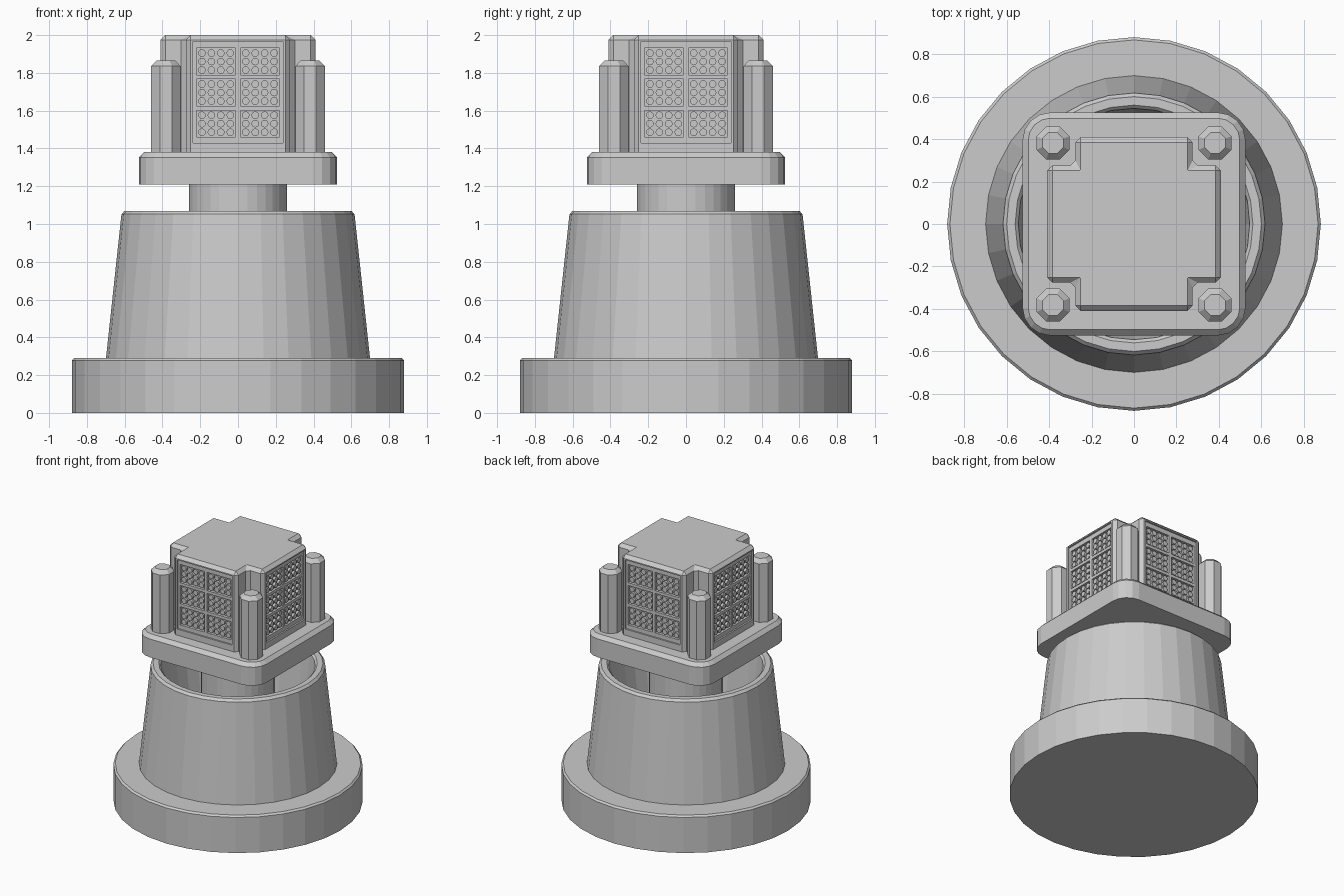
import bpy, bmesh, math
from mathutils import Matrix, Vector

if "Cube" in bpy.data.objects:
    bpy.data.objects.remove(bpy.data.objects["Cube"])


def finish(name, bm):
    bmesh.ops.recalc_face_normals(bm, faces=bm.faces)
    me = bpy.data.meshes.new(name)
    bm.to_mesh(me)
    bm.free()
    ob = bpy.data.objects.new(name, me)
    bpy.context.collection.objects.link(ob)
    return ob


def lathe(bm, profile, n, phase=0.0, x=0.0, y=0.0):
    """Closed solid of revolution with flat caps at both profile ends."""
    rings = []
    for r, z in profile:
        rings.append([bm.verts.new((x + r * math.cos(phase + math.tau * i / n),
                                    y + r * math.sin(phase + math.tau * i / n), z))
                      for i in range(n)])
    for a, b in zip(rings, rings[1:]):
        for i in range(n):
            j = (i + 1) % n
            bm.faces.new((a[i], a[j], b[j], b[i]))
    bm.faces.new(rings[0][::-1])
    bm.faces.new(rings[-1])


def lathe_object(name, profile, n=32):
    bm = bmesh.new()
    lathe(bm, profile, n)
    return finish(name, bm)


def prism(bm, outline, z0, z1):
    lo = [bm.verts.new((x, y, z0)) for x, y in outline]
    hi = [bm.verts.new((x, y, z1)) for x, y in outline]
    bm.faces.new(lo[::-1])
    bm.faces.new(hi)
    for i in range(len(lo)):
        j = (i + 1) % len(lo)
        bm.faces.new((lo[i], lo[j], hi[j], hi[i]))


def box(bm, x0, x1, y0, y1, z0, z1):
    prism(bm, [(x0, y0), (x1, y0), (x1, y1), (x0, y1)], z0, z1)


def four_sides(bm):
    """Repeat front geometry on the other three sides."""
    geom = bm.verts[:] + bm.edges[:] + bm.faces[:]
    for k in (1, 2, 3):
        dup = bmesh.ops.duplicate(bm, geom=geom)["geom"]
        bmesh.ops.rotate(bm, verts=[v for v in dup if isinstance(v, bmesh.types.BMVert)],
                         cent=(0, 0, 0), matrix=Matrix.Rotation(k * math.pi / 2, 3, 'Z'))


def add_bevel(ob, width):
    mod = ob.modifiers.new("bevel", 'BEVEL')
    mod.width, mod.segments, mod.limit_method = width, 1, 'ANGLE'
    mod.angle_limit = math.radians(40)


def cut(ob, cutter):
    mod = ob.modifiers.new("cut", 'BOOLEAN')
    mod.operation, mod.solver, mod.object = 'DIFFERENCE', 'EXACT', cutter
    cutter.hide_render = True
    cutter.hide_viewport = True


# Round base, hollow tapered housing and central stem
lathe_object("base_disc", [(0.88, 0), (0.88, 0.277), (0.867, 0.29)])
lathe_object("tapered_housing", [(0.70, 0.28), (0.617, 1.052), (0.60, 1.07), (0.56, 1.07),
                                 (0.545, 1.055), (0.49, 0.60)])
lathe_object("stem", [(0.26, 0.58), (0.26, 1.22)])

# Square plate with rounded corners and chamfered top
bm = bmesh.new()


def rounded(h, r, z):
    c = h - r
    pts = []
    for k in range(4):
        a0 = k * math.pi / 2
        sx, sy = (1, -1, -1, 1)[k], (1, 1, -1, -1)[k]
        pts += [bm.verts.new((sx * c + r * math.cos(a0 + i * math.pi / 8),
                              sy * c + r * math.sin(a0 + i * math.pi / 8), z)) for i in range(5)]
    return pts


rings = [rounded(0.525, 0.13, 1.21), rounded(0.525, 0.13, 1.353), rounded(0.498, 0.103, 1.38)]
bm.faces.new(rings[0][::-1])
bm.faces.new(rings[2])
for a, b in zip(rings, rings[1:]):
    for i in range(20):
        j = (i + 1) % 20
        bm.faces.new((a[i], a[j], b[j], b[i]))
finish("square_plate", bm)

# Octagonal corner posts
bm = bmesh.new()
for sx in (-1, 1):
    for sy in (-1, 1):
        lathe(bm, [(0.084, 1.37), (0.084, 1.836), (0.054, 1.865)], 8,
              math.pi / 8, sx * 0.382, sy * 0.382)
finish("corner_posts", bm)

# Cross-shaped lamp head
o, w = 0.41, 0.276
bm = bmesh.new()
prism(bm, [(-w, -o), (w, -o), (w, -w), (o, -w), (o, w), (w, w),
           (w, o), (-w, o), (-w, w), (-o, w), (-o, -w), (-w, -w)], 1.34, 2.0)
head = finish("lamp_head", bm)
add_bevel(head, 0.025)

# Shallow panel recess, then six deeper cells per side
cells = [(cx, cz) for cx in (-0.116, 0.116) for cz in (1.531, 1.696, 1.86)]
bm = bmesh.new()
box(bm, -0.237, 0.237, -0.5, -0.398, 1.428, 1.966)
four_sides(bm)
cut(head, finish("panel_cutter", bm))
bm = bmesh.new()
for cx, cz in cells:
    box(bm, cx - 0.104, cx + 0.104, -0.45, -0.375, cz - 0.071, cz + 0.071)
four_sides(bm)
cut(head, finish("cell_cutter", bm))

# Small round lamps in every cell
bm = bmesh.new()
for cx, cz in cells:
    for i in range(4):
        for j in range(3):
            m = (Matrix.Translation((cx + (i - 1.5) * 0.05, -0.383, cz + (j - 1) * 0.045))
                 @ Matrix.Rotation(math.pi / 2, 4, 'X'))
            bmesh.ops.create_cone(bm, cap_ends=True, segments=12, radius1=0.02,
                                  radius2=0.02, depth=0.02, matrix=m)
four_sides(bm)
finish("small_lamps", bm)
